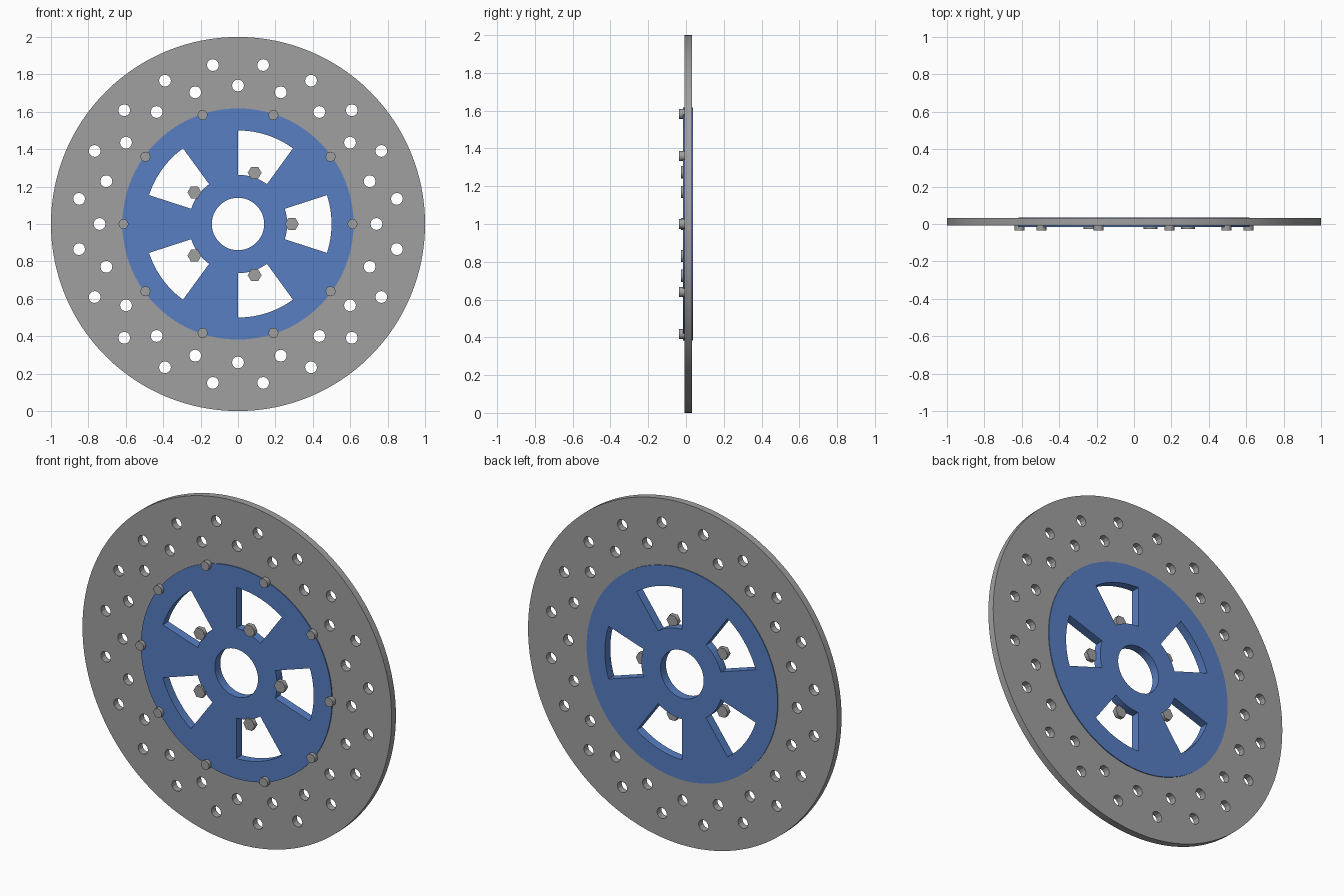
import bpy
import bmesh
from math import sin, cos, pi, radians

default = bpy.data.objects.get("Cube")
if default:
    bpy.data.objects.remove(default)


def material(name, rgb):
    mat = bpy.data.materials.new(name)
    mat.use_nodes = True
    colour = (*rgb, 1)
    mat.diffuse_color = colour
    mat.node_tree.nodes["Principled BSDF"].inputs["Base Color"].default_value = colour
    return mat


steel = material("steel grey", (0.35, 0.35, 0.35))
blue = material("anodised blue", (0.095, 0.21, 0.54))


def polar(radius, angle):
    return radius * cos(angle), radius * sin(angle)


def circle(radius, sides, centre=(0, 0)):
    points = (polar(radius, 2 * pi * i / sides) for i in range(sides))
    return [(centre[0] + x, centre[1] + y) for x, y in points]


def window(inner, outer, middle, half, steps=16):
    """Outline of a ring sector."""
    angles = [middle - half + 2 * half * i / steps for i in range(steps + 1)]
    return [polar(outer, a) for a in angles] + [polar(inner, a) for a in reversed(angles)]


def plate(name, loops, front, back, mat):
    """Upright plate: first loop is the outline, the others are holes."""
    curve = bpy.data.curves.new(name, "CURVE")
    curve.dimensions = "2D"
    curve.fill_mode = "BOTH"
    curve.extrude = (back - front) / 2
    for loop in loops:
        spline = curve.splines.new("POLY")
        spline.points.add(len(loop) - 1)
        for point, (x, y) in zip(spline.points, loop):
            point.co = (x, y, 0, 1)
        spline.use_cyclic_u = True
    source = bpy.data.objects.new(name + " outline", curve)
    mesh = bpy.data.meshes.new_from_object(source)
    bpy.data.objects.remove(source)

    # weld, stand upright and place
    bm = bmesh.new()
    bm.from_mesh(mesh)
    bmesh.ops.remove_doubles(bm, verts=bm.verts, dist=0.0001)
    for v in bm.verts:
        x, y, z = v.co
        v.co = (x, (front + back) / 2 - z, y + 1)
    bmesh.ops.recalc_face_normals(bm, faces=bm.faces)
    bm.to_mesh(mesh)
    bm.free()

    mesh.name = name
    mesh.materials.clear()
    mesh.materials.append(mat)
    obj = bpy.data.objects.new(name, mesh)
    bpy.context.collection.objects.link(obj)
    return obj


# Drilled friction ring with two staggered rows of holes
step = radians(18)
holes = [circle(0.032, 12, polar(r, (i + shift) * step))
         for r, shift in ((0.86, 0.5), (0.74, 0)) for i in range(20)]
ring = plate("brake_ring", [circle(1, 128), circle(0.56, 96)] + holes,
             -0.009, 0.031, steel)

# Carrier with five windows and a hub bore
windows = [window(0.263, 0.5, 4 * i * step, step) for i in range(5)]
carrier = plate("carrier", [circle(0.618, 96), circle(0.14, 48)] + windows,
                -0.015, 0.036, blue)

# Round rivets joining the ring to the carrier
rivets = [plate(f"rivet_{i + 1}", [circle(0.027, 12, polar(0.612, 2 * i * step))],
                -0.036, -0.008, steel) for i in range(10)]

# Hexagonal hub bolts at the inner ends of the windows
for i in range(5):
    plate(f"hub_bolt_{i + 1}", [circle(0.037, 6, polar(0.288, 4 * i * step))],
          -0.026, 0.0, steel)

# Smooth the round walls, keep the rims sharp
bpy.ops.object.select_all(action="DESELECT")
for obj in [ring, carrier]:
    obj.select_set(True)
bpy.context.view_layer.objects.active = ring
bpy.ops.object.shade_smooth_by_angle(angle=radians(25))
